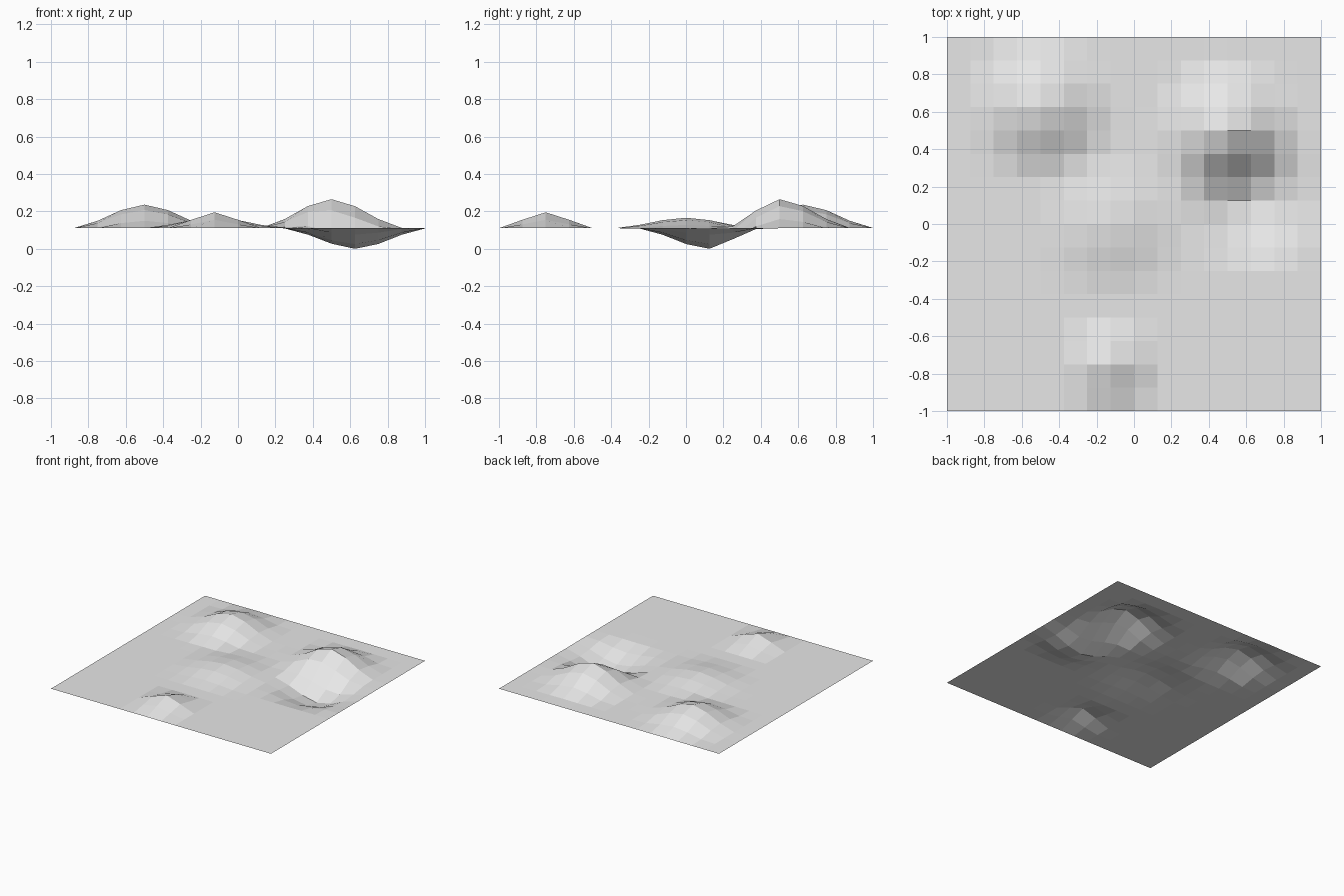
import bpy
import bmesh
import math

if "Cube" in bpy.data.objects:
    bpy.data.objects.remove(bpy.data.objects["Cube"])

BASE = 0.11  # height of the flat ground above the pit bottom

# Soft bumps: centre x, centre y, height, falloff radius
BUMPS = [
    (-0.5, 0.625, 0.126, 0.4),    # broad hill, back left
    (0.5, 0.5, 0.155, 0.4),       # tall hill, back right
    (0.625, 0.125, -0.11, 0.4),   # pit beside the tall hill
    (-0.125, 0.0, 0.056, 0.4),    # low mound in the middle
    (-0.125, -0.75, 0.085, 0.26), # small peak at the front
]


def falloff(distance, radius):
    t = max(0.0, 1.0 - distance / radius)
    return t * t * (3.0 - 2.0 * t)


def ground_height(x, y):
    return BASE + sum(h * falloff(math.hypot(x - cx, y - cy), r)
                      for cx, cy, h, r in BUMPS)


# Terrain sheet: 16 x 16 grid pulled up and down by the bumps
bm = bmesh.new()
bmesh.ops.create_grid(bm, x_segments=16, y_segments=16, size=1.0)
for v in bm.verts:
    v.co.z = ground_height(v.co.x, v.co.y)
mesh = bpy.data.meshes.new("terrain")
bm.to_mesh(mesh)
bm.free()

# Plain grey surface
grey = bpy.data.materials.new("light_grey")
grey.diffuse_color = (0.8, 0.8, 0.8, 1.0)
grey.use_nodes = True
grey.node_tree.nodes["Principled BSDF"].inputs["Base Color"].default_value = grey.diffuse_color
mesh.materials.append(grey)

terrain = bpy.data.objects.new("terrain", mesh)
bpy.context.collection.objects.link(terrain)
